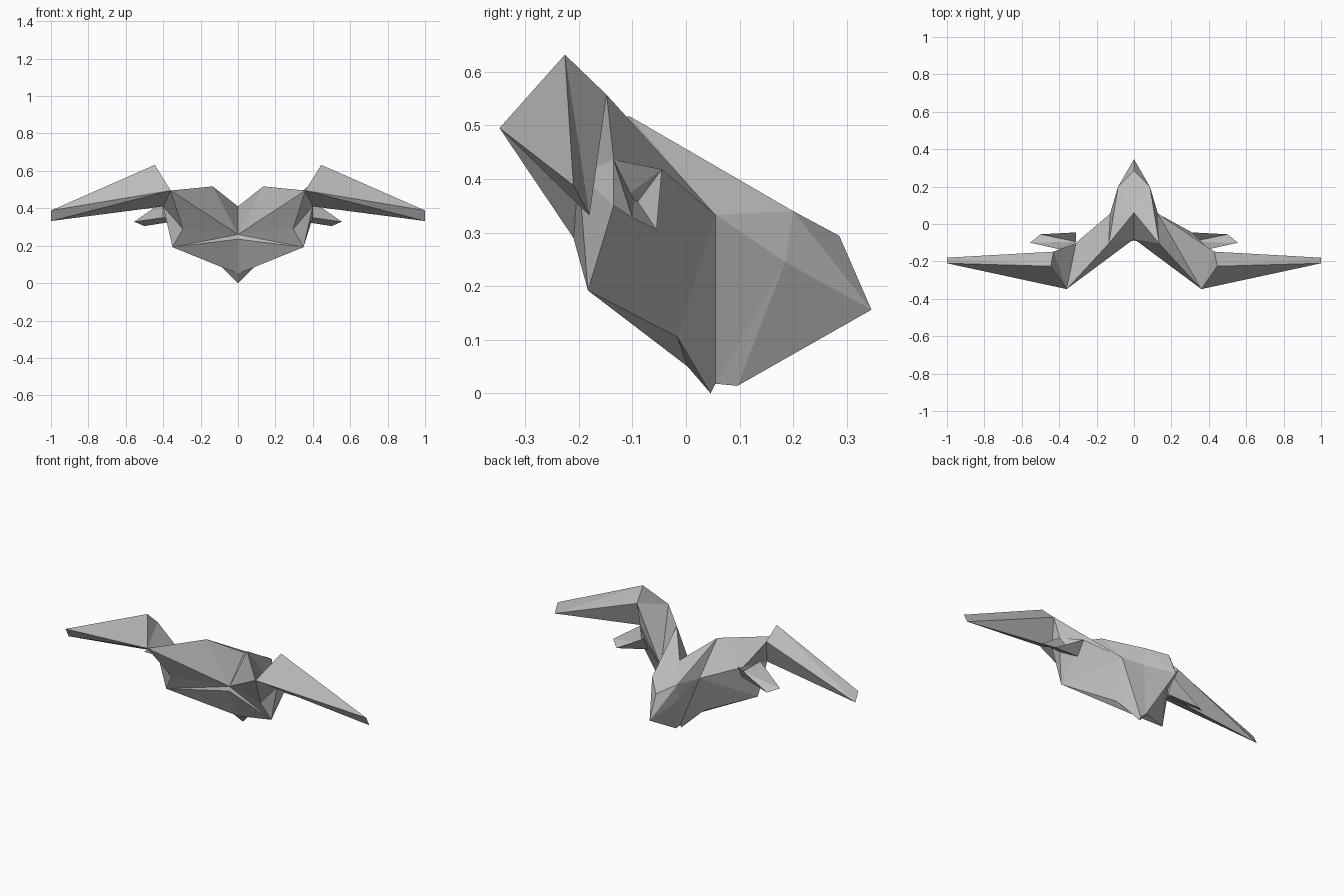
import bpy
import bmesh

cube = bpy.data.objects.get("Cube")
if cube:
    bpy.data.objects.remove(cube, do_unlink=True)

grey = bpy.data.materials.new("plain grey")
grey.use_nodes = True
grey.diffuse_color = (0.5, 0.5, 0.5, 1)
grey.node_tree.nodes["Principled BSDF"].inputs["Base Color"].default_value = (0.5, 0.5, 0.5, 1)

# Key corners of the left half, named by letter
PTS = {
    # centre line: notch, tail, keel
    "V": (0, .06, .41), "G": (0, -.08, .26), "H": (0, -.087, .235),
    "S": (0, .286, .294), "R": (0, .346, .156), "L": (0, .096, .014),
    "F": (0, .055, .018), "Z": (0, .046, 0), "K": (0, .003, .05),
    # hull sides
    "U": (.135, -.105, .517), "N": (.085, .2, .34), "E": (.128, .055, .333),
    "M": (.085, .185, .245), "J": (.35, -.183, .192), "P": (.105, -.016, .105),
    "D": (.295, -.21, .29), "X": (.31, -.1, .39),
    # wing root and tip
    "A": (.445, -.226, .632), "B": (.36, -.348, .495), "C": (.43, -.148, .557),
    "W": (.4, -.2, .41), "T": (1, -.21, .388), "Y": (1, -.18, .332),
    # small side fin
    "a": (.31, -.045, .418), "b": (.4, -.135, .436), "c": (.4, -.135, .35),
    "d": (.555, -.1, .328), "e": (.5, -.055, .305), "f": (.31, -.095, .365),
    "g": (.31, -.09, .335),
}


def corner(letter, side):
    x, y, z = PTS[letter]
    return (x * side, y, z)


def add_faces(bm, words, side):
    for word in words.split():
        bm.faces.new([bm.verts.new(corner(c, side)) for c in word])


def finish(name, bm):
    bmesh.ops.remove_doubles(bm, verts=bm.verts[:], dist=0.0005)
    bmesh.ops.recalc_face_normals(bm, faces=bm.faces[:])
    mesh = bpy.data.meshes.new(name)
    bm.to_mesh(mesh)
    bm.free()
    mesh.materials.append(grey)
    obj = bpy.data.objects.new(name, mesh)
    bpy.context.scene.collection.objects.link(obj)


# Hull: shared panels on both sides, shoulder panels differ per side
SHARED = ("VSN VNU VUG UBG GBD GDJ GJH HJK JPK KPZ ZPF JEP PEF EMF FML MRL "
          "ENM NRM SRN BWD DWJ BCW")
SHOULDER = {1: "UNE UBE BCE CWb CbE Eba EaJ abc acJ Wcb WJc",
            -1: "UNE UXB BXC UEX EJX CXW XJW"}
hull = bmesh.new()
for side in (1, -1):
    add_faces(hull, SHARED + " " + SHOULDER[side], side)
finish("hull", hull)

for side, label in ((1, "left"), (-1, "right")):
    # Long tapering wing ending in a thin edge
    wing = bmesh.new()
    add_faces(wing, "ABT ATY AYC BWY BYT CYW ACB BCW", side)
    finish(label + "_wing", wing)

    # Short fin below the wing, with a crease along its top
    fin = bmesh.new()
    add_faces(fin, "aef fed fdb bdc cde ceg gea afg fbc fcg", side)
    finish(label + "_fin", fin)
